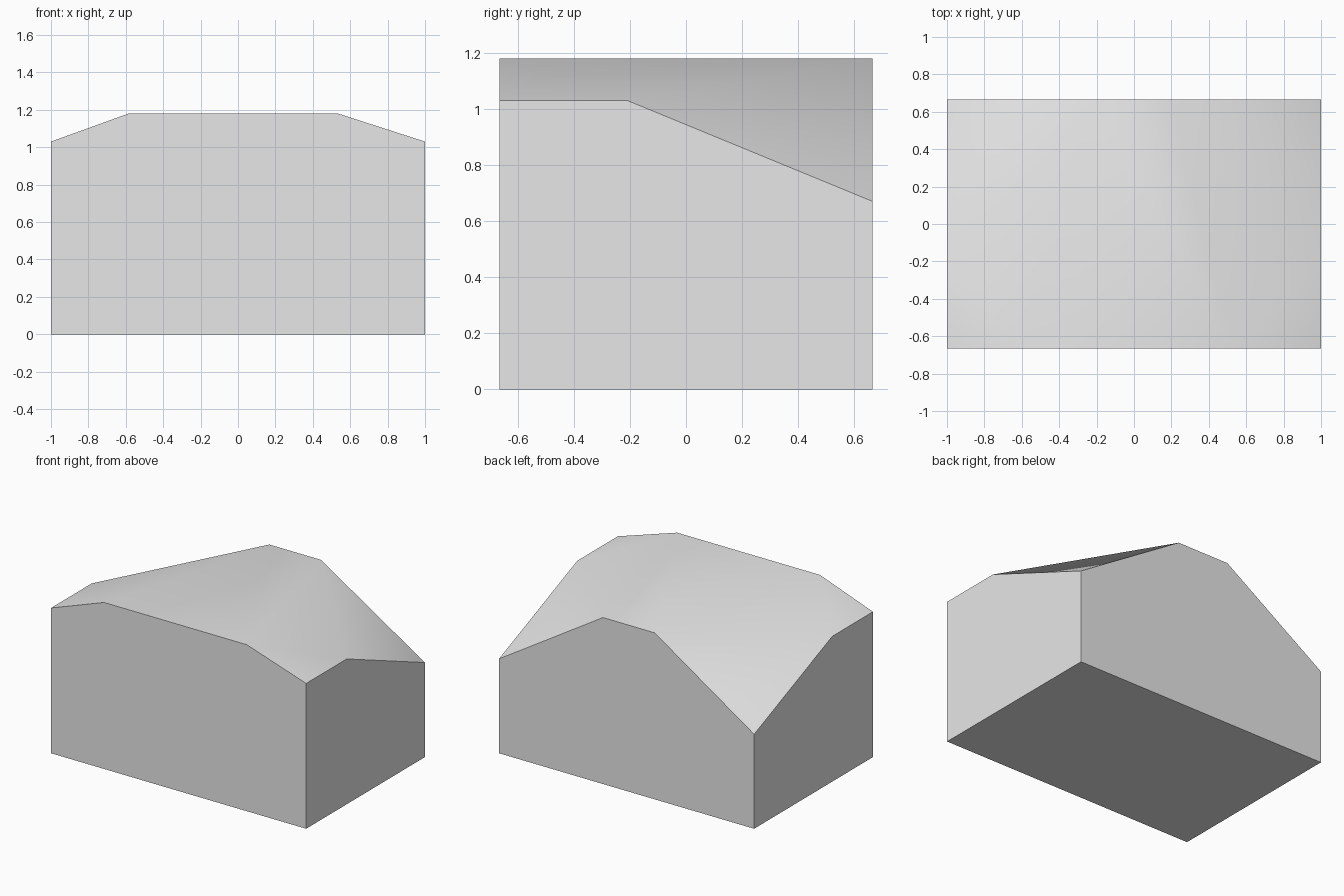
import bpy
import bmesh
import math

default_cube = bpy.data.objects.get("Cube")
if default_cube:
    bpy.data.objects.remove(default_cube, do_unlink=True)

# Single plain grey
grey = bpy.data.materials.new("plain_grey")
grey.use_nodes = True
colour = (0.8, 0.8, 0.8, 1)
grey.diffuse_color = colour
grey.node_tree.nodes["Principled BSDF"].inputs["Base Color"].default_value = colour

# Key dimensions
HALF_Y = 0.665
BEND_Y = -0.21
PEAK, SHOULDER, REAR = 1.18, 1.03, 0.67

bm = bmesh.new()


def point(x, y, z):
    bm.verts.new((x, y, z))


# Each side: base corners, shoulder line, rear corner, then the flat crown edge
for side, crown_front, crown_back in ((-1, -0.585, -0.22), (1, 0.535, 0.185)):
    for y in (-HALF_Y, HALF_Y):
        point(side, y, 0)
    point(side, -HALF_Y, SHOULDER)
    point(side, BEND_Y, SHOULDER)
    point(side, HALF_Y, REAR)
    point(crown_front, -HALF_Y, PEAK)
    point(crown_back, HALF_Y, PEAK)

# Wrap the corners into one faceted solid and merge the coplanar triangles
bmesh.ops.convex_hull(bm, input=bm.verts[:])
bmesh.ops.dissolve_limit(bm, angle_limit=math.radians(1),
                         verts=bm.verts[:], edges=bm.edges[:])
bmesh.ops.recalc_face_normals(bm, faces=bm.faces[:])

mesh = bpy.data.meshes.new("sloped_block")
bm.to_mesh(mesh)
bm.free()
mesh.materials.append(grey)
block = bpy.data.objects.new("sloped_block", mesh)
bpy.context.collection.objects.link(block)

# Soft shading across the top, crisp wall edges
bpy.ops.object.select_all(action="DESELECT")
block.select_set(True)
bpy.context.view_layer.objects.active = block
bpy.ops.object.shade_smooth_by_angle(angle=math.radians(35))
